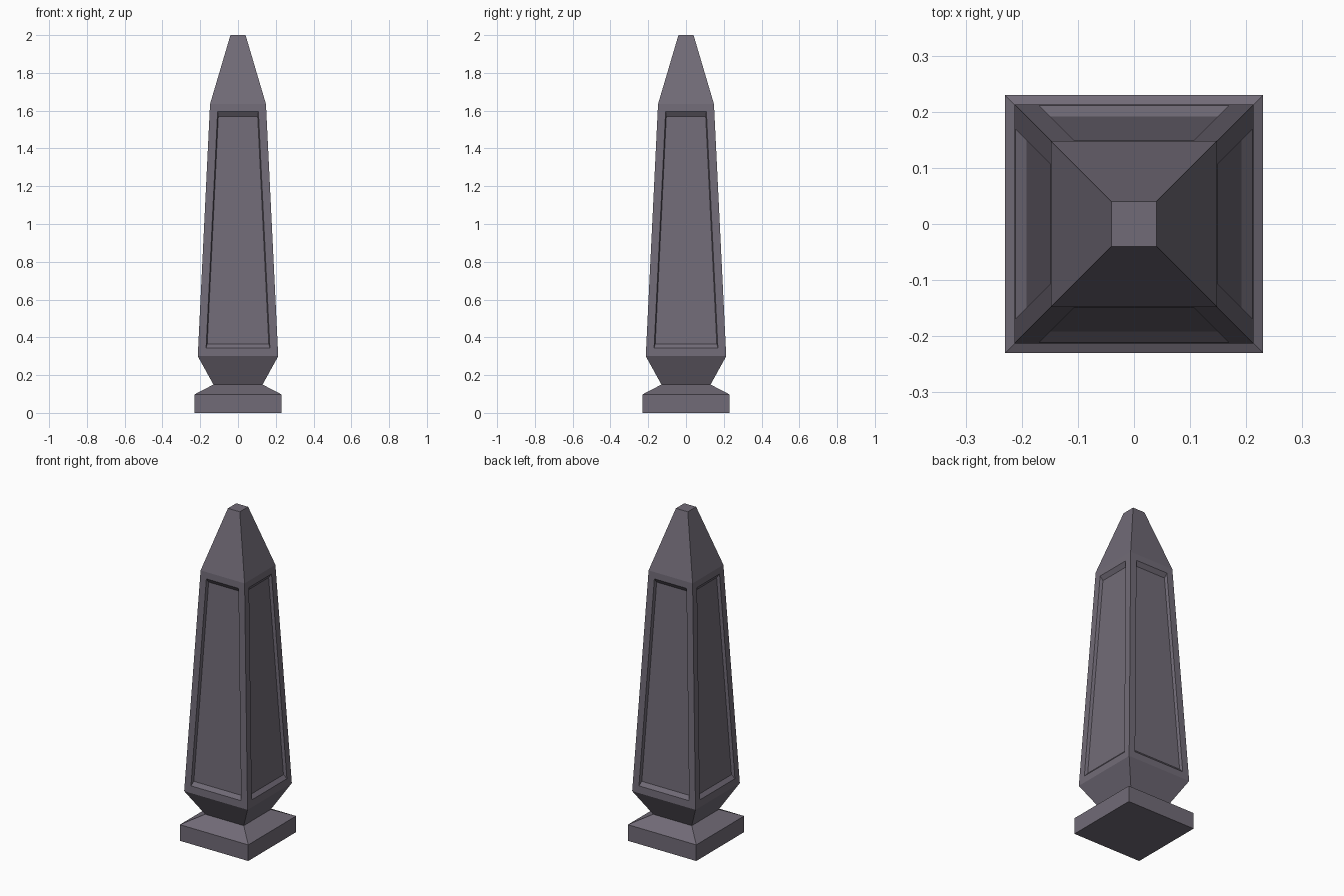
import bpy, bmesh
from math import pi
from mathutils import Matrix

if "Cube" in bpy.data.objects:
    bpy.data.objects.remove(bpy.data.objects["Cube"], do_unlink=True)

stone = bpy.data.materials.new("purple grey stone")
stone.use_nodes = True
colour = (0.165, 0.147, 0.184, 1)
stone.diffuse_color = colour
stone.node_tree.nodes["Principled BSDF"].inputs["Base Color"].default_value = colour


def finish(name, bm):
    bmesh.ops.remove_doubles(bm, verts=bm.verts, dist=0.0005)
    bmesh.ops.recalc_face_normals(bm, faces=bm.faces)
    mesh = bpy.data.meshes.new(name)
    bm.to_mesh(mesh)
    bm.free()
    mesh.materials.append(stone)
    bpy.context.collection.objects.link(bpy.data.objects.new(name, mesh))


def ring(bm, half, z):
    return [bm.verts.new((x * half, y * half, z))
            for x, y in ((-1, -1), (1, -1), (1, 1), (-1, 1))]


def bridge(bm, a, b):
    for i in range(4):
        j = (i + 1) % 4
        bm.faces.new((a[i], a[j], b[j], b[i]))


def square_loft(name, profile, cap_start=False, cap_end=False):
    bm = bmesh.new()
    rings = [ring(bm, h, z) for h, z in profile]
    for a, b in zip(rings, rings[1:]):
        bridge(bm, a, b)
    if cap_start:
        bm.faces.new(rings[0])
    if cap_end:
        bm.faces.new(rings[-1])
    finish(name, bm)


# Shaft limits as (half width, height)
LOW, HIGH = (0.213, 0.30), (0.148, 1.635)


def shaft_half(z):
    t = (z - LOW[1]) / (HIGH[1] - LOW[1])
    return LOW[0] + (HIGH[0] - LOW[0]) * t


def upright_quad(bm, bottom, top, margin, depth):
    """Quad on the front slope, narrowed by margin and sunk by depth."""
    verts = []
    for side, z in ((-1, bottom), (1, bottom), (1, top), (-1, top)):
        h = shaft_half(z)
        verts.append(bm.verts.new((side * (h - margin), depth - h, z)))
    return verts


# Plinth and flared neck
square_loft("plinth", [(0.23, 0), (0.23, 0.098), (0.13, 0.15), LOW], cap_start=True)

# Tapered shaft with a recessed panel on each side
bm = bmesh.new()
for k in range(4):
    edge = upright_quad(bm, LOW[1], HIGH[1], 0, 0)
    frame = upright_quad(bm, 0.343, 1.595, 0.042, 0)
    panel = upright_quad(bm, 0.365, 1.57, 0.047, 0.018)
    bridge(bm, edge, frame)
    bridge(bm, frame, panel)
    bm.faces.new(panel)
    bmesh.ops.rotate(bm, verts=bm.verts, cent=(0, 0, 0),
                     matrix=Matrix.Rotation(pi / 2, 3, 'Z'))
finish("panelled_shaft", bm)

# Blunt pyramid tip
square_loft("pyramid_tip", [HIGH, (0.04, 2.0)], cap_end=True)
